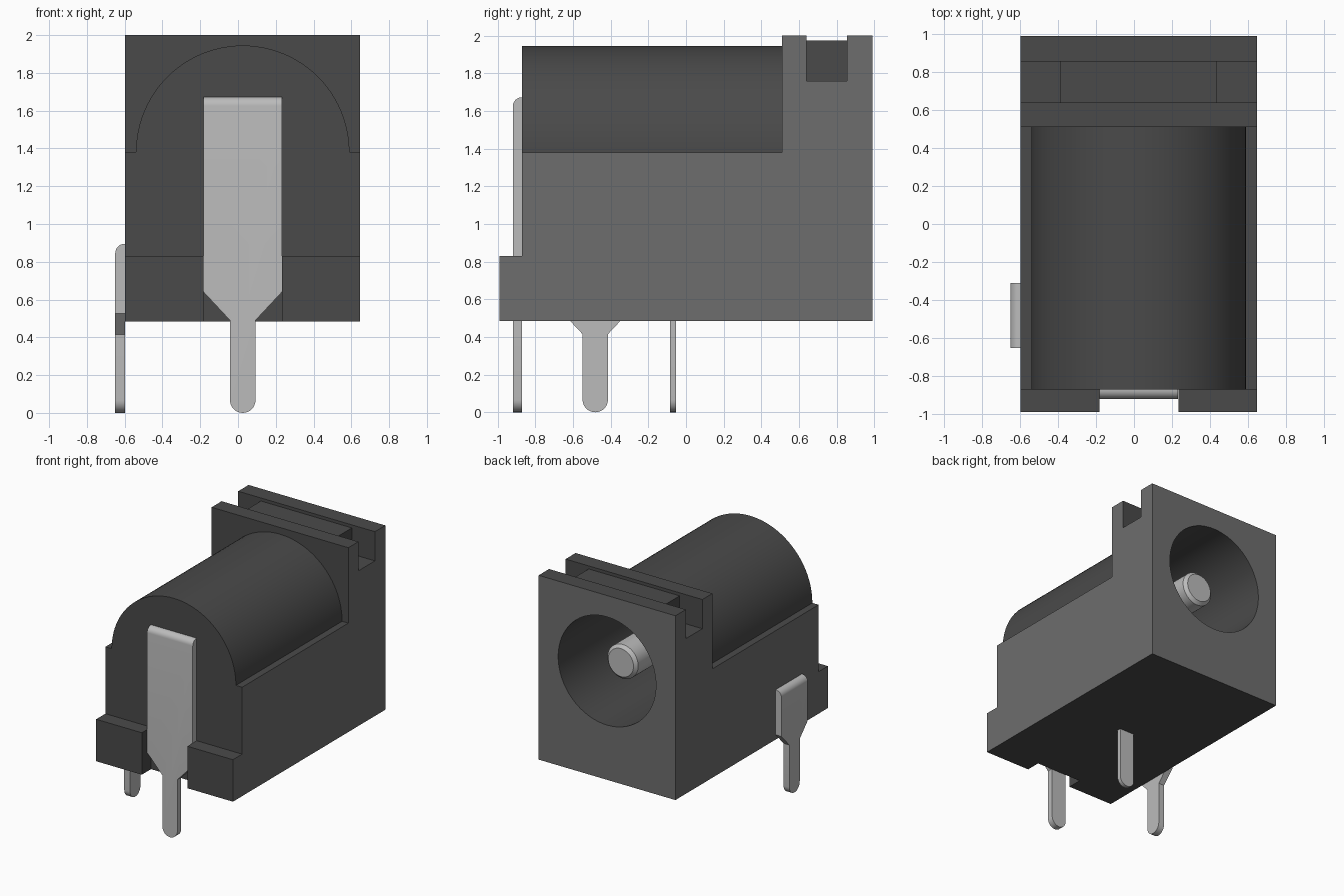
import bpy, bmesh, math
from mathutils import Matrix

old = bpy.data.objects.get("Cube")
if old:
    bpy.data.objects.remove(old, do_unlink=True)

CX = 0.025          # body centre line
AXIS_Z = 1.38       # height of barrel and socket axis


def material(name, value):
    m = bpy.data.materials.new(name)
    m.use_nodes = True
    color = (value, value, value, 1)
    m.diffuse_color = color
    m.node_tree.nodes["Principled BSDF"].inputs["Base Color"].default_value = color
    return m


DARK = material("dark_plastic", 0.068)
GREY = material("grey_plastic", 0.155)
METAL = material("pin_metal", 0.5)


def make_object(name, bm, *mats):
    bmesh.ops.recalc_face_normals(bm, faces=bm.faces)
    mesh = bpy.data.meshes.new(name)
    bm.to_mesh(mesh)
    bm.free()
    for m in mats:
        mesh.materials.append(m)
    ob = bpy.data.objects.new(name, mesh)
    bpy.context.collection.objects.link(ob)
    return ob


def activate(ob):
    bpy.ops.object.select_all(action='DESELECT')
    ob.select_set(True)
    bpy.context.view_layer.objects.active = ob


def smooth(ob):
    activate(ob)
    bpy.ops.object.shade_smooth_by_angle(angle=math.radians(35))


def prism(points, offset):
    """Extrude a closed outline of 3D points along an offset."""
    bm = bmesh.new()
    face = bm.faces.new([bm.verts.new(p) for p in points])
    new = bmesh.ops.extrude_face_region(bm, geom=[face])["geom"]
    bmesh.ops.translate(bm, vec=offset, verts=[v for v in new if isinstance(v, bmesh.types.BMVert)])
    return bm


def box(x0, x1, y0, y1, z0, z1):
    return prism([(x0, y0, z0), (x1, y0, z0), (x1, y1, z0), (x0, y1, z0)], (0, 0, z1 - z0))


def rod(radius, y0, y1, segments=64, x=CX, z=AXIS_Z):
    ring = [(x + radius * math.cos(2 * math.pi * i / segments), y0,
             z + radius * math.sin(2 * math.pi * i / segments)) for i in range(segments)]
    return prism(ring, (0, y1 - y0, 0))


def combine(target, bm, operation):
    tool = make_object("tool", bm, DARK)
    tool.hide_render = True
    mod = target.modifiers.new("combine", 'BOOLEAN')
    mod.operation, mod.object, mod.solver = operation, tool, 'EXACT'
    activate(target)
    bpy.ops.object.modifier_apply(modifier=mod.name)
    bpy.data.objects.remove(tool, do_unlink=True)


# Housing: stepped side profile extruded across the width
side = [(-0.99, 0.485), (0.99, 0.485), (0.99, 2), (0.51, 2),
        (0.51, AXIS_Z), (-0.87, AXIS_Z), (-0.87, 0.83), (-0.99, 0.83)]
housing = make_object("housing", prism([(-0.597, y, z) for y, z in side], (1.244, 0, 0)), DARK, GREY)
combine(housing, rod(0.565, -0.87, 0.6, 96), 'UNION')                       # barrel
combine(housing, rod(0.445, -0.5, 1.1), 'DIFFERENCE')                       # socket
combine(housing, box(-0.182, 0.234, -1.1, -0.87, 0.3, 1.0), 'DIFFERENCE')   # slot in the foot
combine(housing, box(-0.8, 0.8, 0.64, 0.855, 1.975, 2.2), 'DIFFERENCE')     # shallow top groove
for x0, x1 in ((-0.8, -0.39), (0.437, 0.8)):                               # deep groove ends
    combine(housing, box(x0, x1, 0.64, 0.855, 1.76, 2.2), 'DIFFERENCE')

# Outer side and rear walls are grey, everything else dark
for f in housing.data.polygons:
    outer_side = abs(f.normal.x) > 0.99 and abs(f.center.x - CX) > 0.61
    rear = f.normal.y > 0.99 and f.center.y > 0.98
    f.material_index = 1 if outer_side or rear else 0
smooth(housing)


# Contact pins: flat plate, tapering to a leg with a round end
def contact(name, wide, narrow, top, taper_top, taper_low, thick, matrix, bevel):
    w, r = wide / 2, narrow / 2
    pts = [(-w, top), (-w, taper_top), (-r, taper_low)] if wide > narrow else [(-r, top)]
    pts += [(-r * math.cos(math.pi * i / 16), r - r * math.sin(math.pi * i / 16)) for i in range(17)]
    pts += [(r, taper_low), (w, taper_top), (w, top)] if wide > narrow else [(r, top)]
    bm = prism([(u, 0, z) for u, z in pts], (0, -thick, 0))
    if bevel:  # rounded outer top edge
        edges = [e for e in bm.edges
                 if all(v.co.z > top - 1e-4 and v.co.y < -thick / 2 for v in e.verts)]
        bmesh.ops.bevel(bm, geom=edges, offset=bevel, segments=8, profile=0.5, affect='EDGES')
    bm.transform(matrix)
    smooth(make_object(name, bm, METAL))


contact("front_contact", 0.415, 0.135, 1.673, 0.64, 0.49, 0.05,
        Matrix.Translation((CX, -0.87, 0)), 0.048)
contact("side_contact", 0.342, 0.135, 0.895, 0.525, 0.415, 0.053,
        Matrix.Translation((-0.597, -0.482, 0)) @ Matrix.Rotation(-math.pi / 2, 4, 'Z'), 0.05)
contact("middle_contact", 0.135, 0.135, 0.55, 0, 0, 0.032,
        Matrix.Translation((CX, -0.054, 0)), 0)

# Centre pin inside the socket, with a chamfered tip
bm = rod(0.14, -0.52, 0.81, 48)
tip = [e for e in bm.edges if all(v.co.y > 0.8 for v in e.verts)]
bmesh.ops.bevel(bm, geom=tip, offset=0.025, segments=1, affect='EDGES')
smooth(make_object("centre_pin", bm, METAL))
